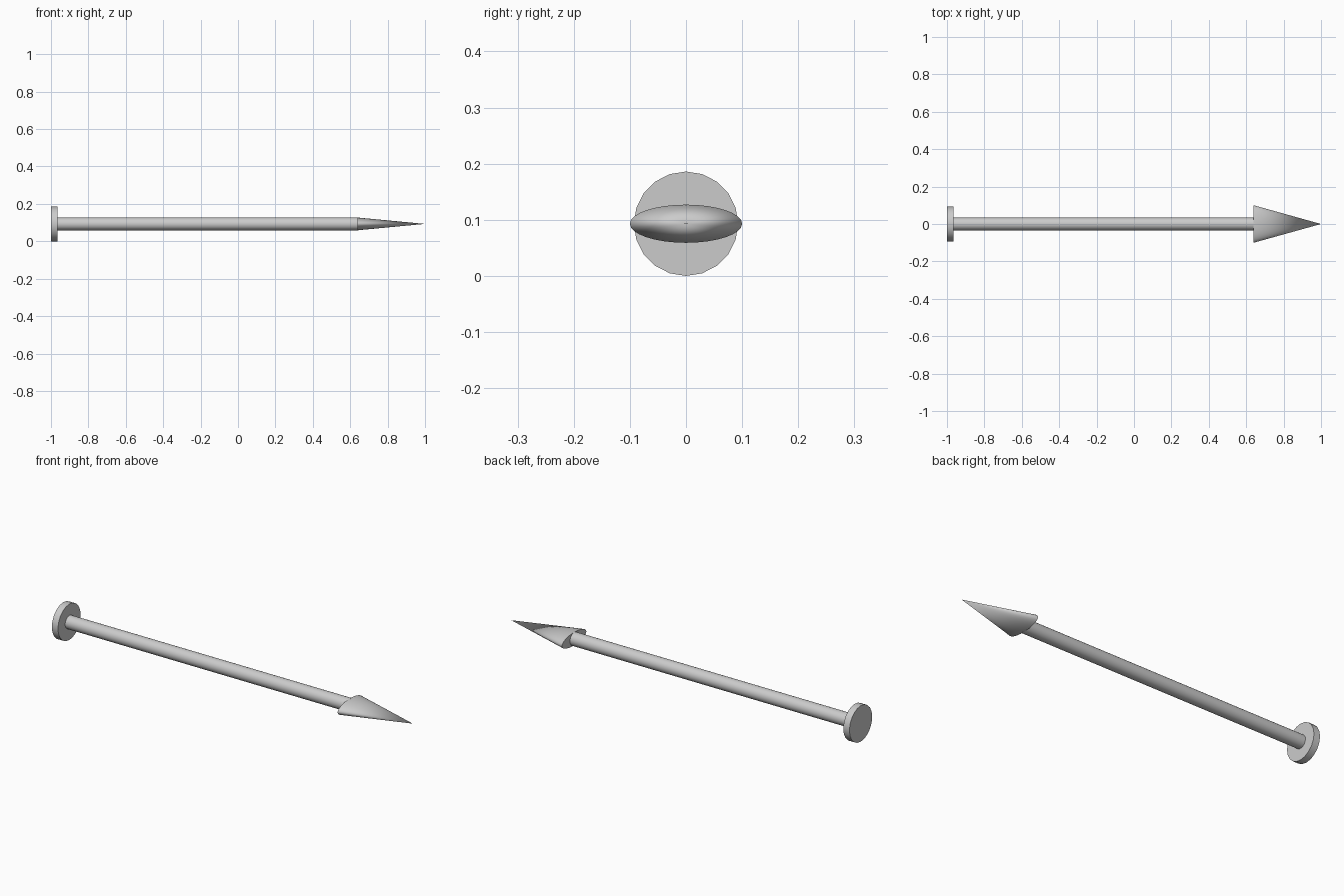
import bpy
from math import pi

if "Cube" in bpy.data.objects:
    bpy.data.objects.remove(bpy.data.objects["Cube"])

AXIS_Z = 0.093   # height of the arrow's centre line


def finish(name, scale=(1, 1, 1)):
    ob = bpy.context.object
    ob.name = name
    ob.scale = scale
    bpy.ops.object.transform_apply(location=False, rotation=True, scale=True)
    bpy.ops.object.shade_smooth_by_angle(angle=pi / 5)
    return ob


def rod(name, x0, x1, radius, sides):
    bpy.ops.mesh.primitive_cylinder_add(
        vertices=sides, radius=radius, depth=x1 - x0,
        location=((x0 + x1) / 2, 0, AXIS_Z), rotation=(0, pi / 2, 0))
    return finish(name)


# round end plate and long shaft
rod("end_disc", -1.0, -0.965, 0.093, 20)
rod("shaft", -0.97, 0.645, 0.034, 32)

# flattened cone head
bpy.ops.mesh.primitive_cone_add(
    vertices=32, radius1=0.1, radius2=0, depth=0.36,
    location=(0.82, 0, AXIS_Z), rotation=(0, pi / 2, 0))
# local x points along world z after the turn
finish("arrow_head", scale=(0.34, 1, 1))
